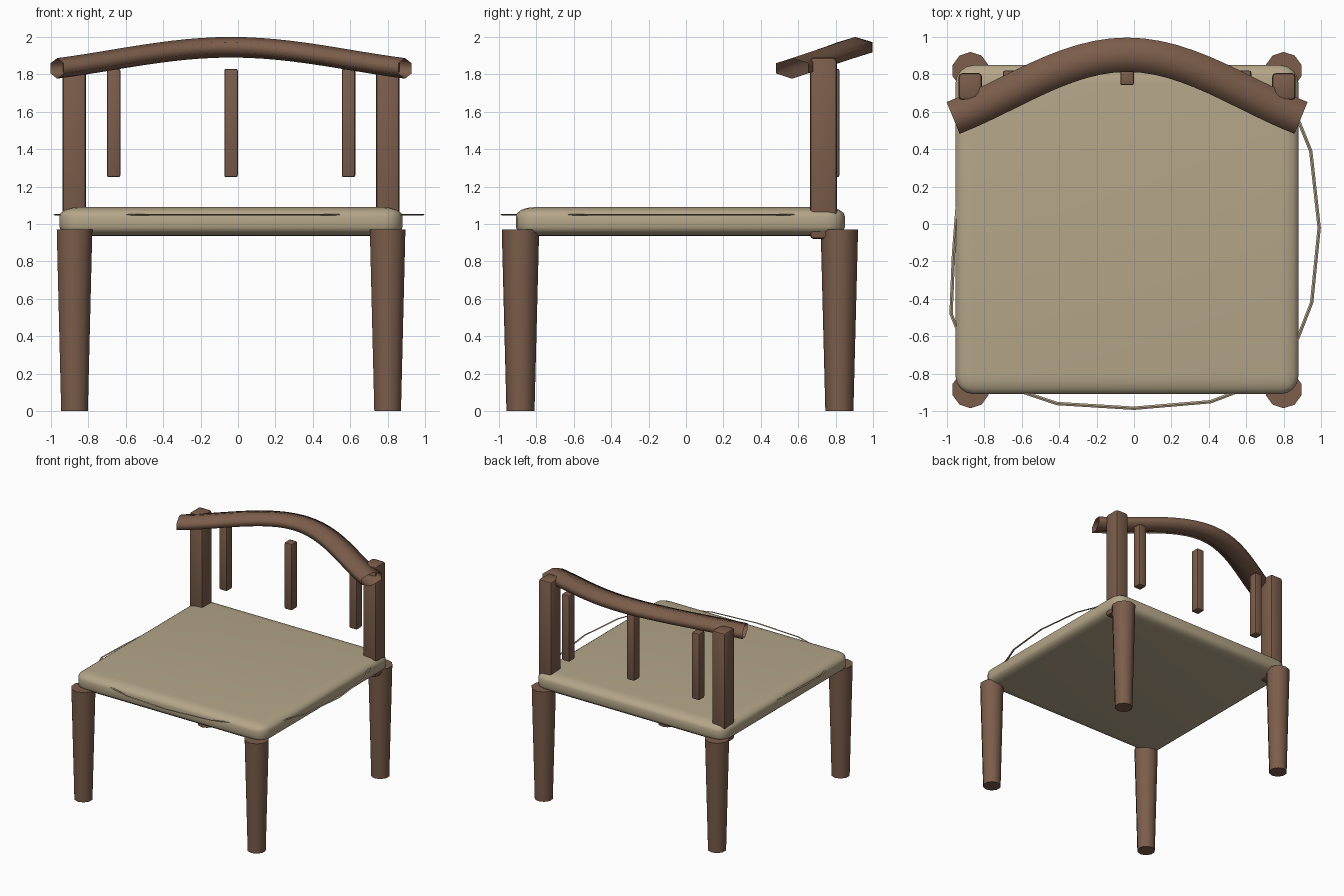
import bpy, bmesh, math
from mathutils import Vector

if "Cube" in bpy.data.objects:
    bpy.data.objects.remove(bpy.data.objects["Cube"])


def material(name, rgb):
    m = bpy.data.materials.new(name)
    m.diffuse_color = (*rgb, 1)
    m.use_nodes = True
    m.node_tree.nodes["Principled BSDF"].inputs["Base Color"].default_value = m.diffuse_color
    return m


WOOD = material("wood", (0.2, 0.11, 0.07))
FABRIC = material("fabric", (0.46, 0.38, 0.25))


def add_object(name, bm, mat, angle=35):
    bmesh.ops.recalc_face_normals(bm, faces=bm.faces)
    mesh = bpy.data.meshes.new(name)
    bm.to_mesh(mesh)
    bm.free()
    mesh.materials.append(mat)
    ob = bpy.data.objects.new(name, mesh)
    bpy.context.collection.objects.link(ob)
    bpy.ops.object.select_all(action='DESELECT')
    ob.select_set(True)
    bpy.context.view_layer.objects.active = ob
    bpy.ops.object.shade_smooth_by_angle(angle=math.radians(angle))
    return ob


def rounded_box(name, lo, hi, bevel, segments, mat, squash=1.0):
    """Bevelled box; squash flattens the bevel in z without changing the size."""
    lo, hi = Vector(lo), Vector(hi)
    size, mid = hi - lo, (lo + hi) / 2
    bm = bmesh.new()
    bmesh.ops.create_cube(bm, size=1)
    bmesh.ops.scale(bm, verts=bm.verts, vec=(size.x, size.y, size.z / squash))
    bmesh.ops.bevel(bm, geom=bm.edges[:], offset=bevel, segments=segments,
                    profile=0.5, affect='EDGES')
    bmesh.ops.scale(bm, verts=bm.verts, vec=(1, 1, squash))
    bmesh.ops.translate(bm, verts=bm.verts, vec=mid)
    return add_object(name, bm, mat)


def tube(name, path, sides, r_side, r_up, mat, angle, caps):
    """Sweep an upright elliptical polygon along a path."""
    bm = bmesh.new()
    rings = []
    for i, p in enumerate(path):
        t = path[min(i + 1, len(path) - 1)] - path[max(i - 1, 0)]
        side = Vector((-t.y, t.x, 0)).normalized()
        rings.append([bm.verts.new(p + side * (r_side * math.sin(a)) + Vector((0, 0, r_up * math.cos(a))))
                      for a in (2 * math.pi * k / sides for k in range(sides))])
    for a, b in zip(rings, rings[1:]):
        for k in range(sides):
            n = (k + 1) % sides
            bm.faces.new((a[k], a[n], b[n], b[k]))
    if caps:
        bm.faces.new(rings[0])
        bm.faces.new(rings[-1])
    return add_object(name, bm, mat, angle)


CX = -0.037  # symmetry plane of the chair

# seat cushion
rounded_box("seat", (-0.955, -0.91, 0.935), (0.88, 0.85, 1.09), 0.1, 4, FABRIC, squash=0.5)

# tapered ten-sided legs
for row, y in (("front", -0.885), ("back", 0.82)):
    for side, sx in (("left", -1), ("right", 1)):
        bm = bmesh.new()
        bmesh.ops.create_cone(bm, cap_ends=True, segments=10, radius1=0.075, radius2=0.1, depth=0.97)
        bmesh.ops.translate(bm, verts=bm.verts, vec=(CX + sx * 0.837, y, 0.485))
        add_object(f"{row}_leg_{side}", bm, WOOD, 40)

# back posts, running through the seat
for side, sx in (("left", -1), ("right", 1)):
    x = CX + sx * 0.838
    rounded_box(f"back_post_{side}", (x - 0.063, 0.663, 0.92), (x + 0.063, 0.807, 1.89), 0.02, 2, WOOD)

# short hanging spindles
for side, sx in (("left", -1), ("middle", 0), ("right", 1)):
    x = CX + sx * 0.628
    rounded_box(f"spindle_{side}", (x - 0.036, 0.742, 1.25), (x + 0.036, 0.82, 1.83), 0.01, 2, WOOD)

# curved top rail: half a bezier, mirrored
bez = [Vector(p) for p in ((0.93, 0.567, 1.832), (0.62, 0.687, 1.872),
                           (0.33, 0.905, 1.945), (0, 0.905, 1.945))]
half = []
for i in range(13):
    t = i / 12
    half.append(sum((c * w for c, w in zip(bez, ((1 - t) ** 3, 3 * t * (1 - t) ** 2,
                                                 3 * t * t * (1 - t), t ** 3))), Vector()))
path = [Vector((CX - p.x, p.y, p.z)) for p in half]
path += [Vector((CX + p.x, p.y, p.z)) for p in half[-2::-1]]
tube("top_rail", path, 6, 0.106, 0.055, WOOD, 80, False)

# thin piping bulging out of the seat sides
piping = {
    "piping_right": ((0.86, 0.6), (0.945, 0.39), (0.99, -0.02), (0.95, -0.42), (0.86, -0.65)),
    "piping_front": ((-0.68, -0.87), (-0.41, -0.96), (0, -0.985), (0.41, -0.95), (0.62, -0.87)),
    "piping_left": ((-0.945, 0.1), (-0.965, -0.16), (-0.978, -0.48), (-0.93, -0.6)),
}
for name, pts in piping.items():
    tube(name, [Vector((x, y, 1.05)) for x, y in pts], 4, 0.009, 0.004, FABRIC, 30, True)
